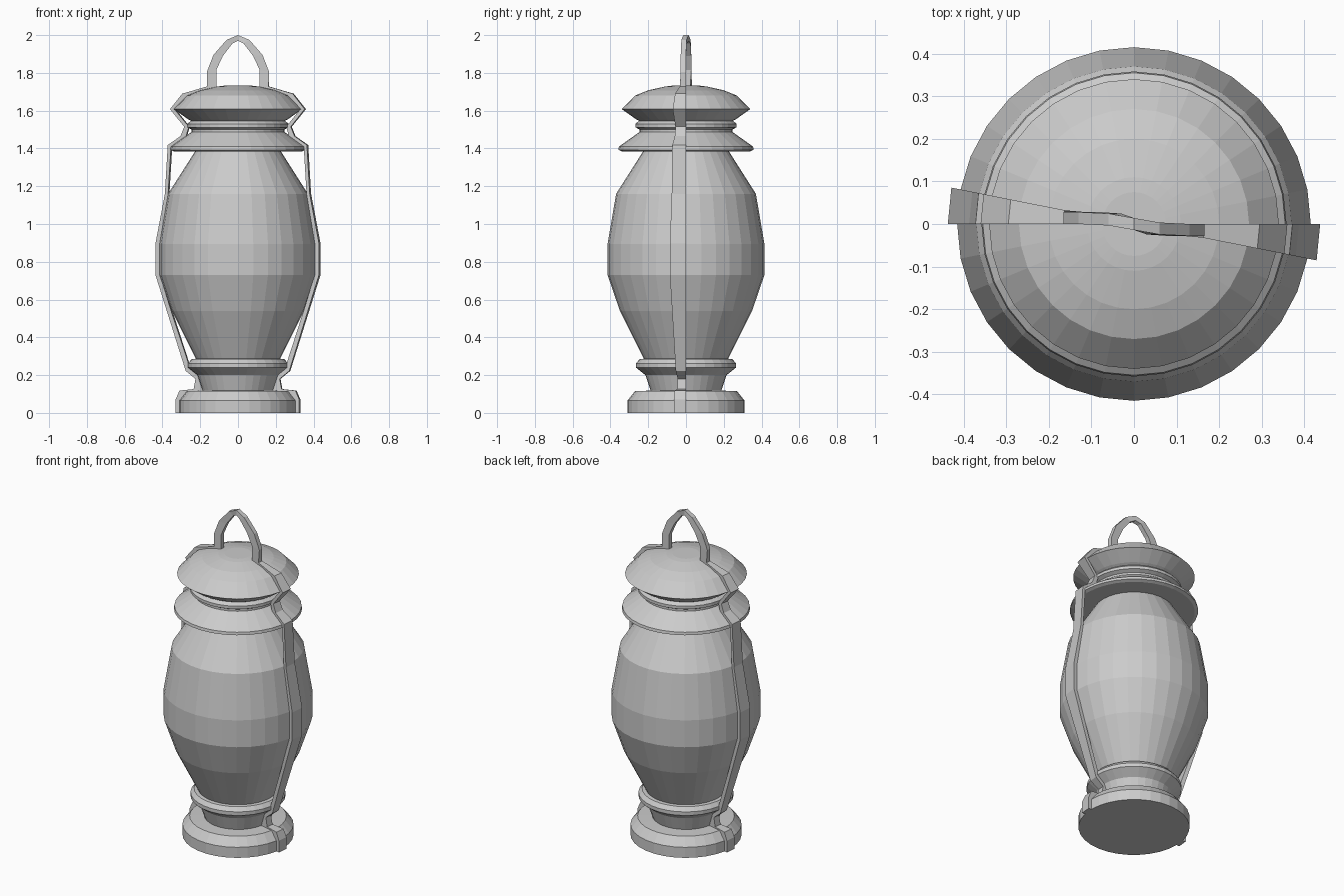
import bpy, bmesh, math

cube = bpy.data.objects.get("Cube")
if cube:
    bpy.data.objects.remove(cube, do_unlink=True)

SIDES = 32
STEP = 2 * math.pi / SIDES

grey = bpy.data.materials.new("plain_grey")
grey.use_nodes = True
COLOUR = (0.6, 0.6, 0.6, 1)
grey.diffuse_color = COLOUR
grey.node_tree.nodes["Principled BSDF"].inputs["Base Color"].default_value = COLOUR


def finish(name, bm):
    bmesh.ops.recalc_face_normals(bm, faces=bm.faces)
    mesh = bpy.data.meshes.new(name)
    bm.to_mesh(mesh)
    bm.free()
    mesh.materials.append(grey)
    obj = bpy.data.objects.new(name, mesh)
    bpy.context.collection.objects.link(obj)
    return obj


def bridge(bm, a, b):
    n = len(a)
    for i in range(n):
        j = (i + 1) % n
        bm.faces.new((a[i], a[j], b[j], b[i]))


def lathe(name, profile):
    """Turn (radius, height) points into a closed faceted solid."""
    bm = bmesh.new()
    rings = [[bm.verts.new((r * math.cos(i * STEP), r * math.sin(i * STEP), z))
              for i in range(SIDES)] for r, z in profile]
    for a, b in zip(rings, rings[1:]):
        bridge(bm, a, b)
    bm.faces.new(rings[0])
    bm.faces.new(rings[-1])
    return finish(name, bm)


# Turned body
lathe("base", [(0.31, 0), (0.31, 0.065), (0.27, 0.115), (0.19, 0.118)])
lathe("lower_neck", [(0.185, 0.11), (0.215, 0.2), (0.265, 0.24), (0.265, 0.262),
                     (0.245, 0.285), (0.21, 0.288)])
lathe("globe", [(0.22, 0.28), (0.35, 0.54), (0.415, 0.73), (0.415, 0.895),
                (0.37, 1.16), (0.225, 1.388)])
lathe("collar", [(0.34, 1.385), (0.358, 1.393), (0.355, 1.41), (0.245, 1.488),
                 (0.245, 1.5), (0.268, 1.512), (0.268, 1.53), (0.25, 1.545),
                 (0.235, 1.56)])
lathe("cap", [(0.24, 1.542), (0.265, 1.555), (0.34, 1.608), (0.27, 1.68),
              (0.2, 1.708), (0.11, 1.728), (0.075, 1.732)])

# Strap and handle: outer and inner (radius, height) from foot to apex
STRAP = [
    ((0.33, 0), (0.30, 0)),
    ((0.33, 0.072), (0.30, 0.06)),
    ((0.31, 0.118), (0.26, 0.11)),
    ((0.235, 0.126), (0.185, 0.112)),
    ((0.225, 0.18), (0.2, 0.19)),
    ((0.277, 0.222), (0.255, 0.24)),
    ((0.374, 0.53), (0.354, 0.54)),
    ((0.437, 0.73), (0.415, 0.735)),
    ((0.437, 0.897), (0.415, 0.893)),
    ((0.387, 1.16), (0.37, 1.16)),
    ((0.372, 1.418), (0.355, 1.405)),
    ((0.305, 1.465), (0.275, 1.465)),
    ((0.285, 1.515), (0.26, 1.515)),
    ((0.36, 1.608), (0.335, 1.606)),
    ((0.295, 1.69), (0.27, 1.675)),
    ((0.165, 1.728), (0.115, 1.722)),
    ((0.165, 1.805), (0.115, 1.815)),
    ((0.13, 1.895), (0.08, 1.89)),
    ((0.06, 1.975), (0.03, 1.955)),
]


def section(bm, outer, inner, turn):
    """Four corners; the strap is one body facet wide, the grip twists at the top."""
    points = []
    handle = outer[1] > 1.8
    shift = -0.014 * min(1, outer[0] / 0.08)
    for (r, z), far in ((outer, 0), (outer, 1), (inner, 1), (inner, 0)):
        if handle:
            x, y = r, shift + (-0.014 if far else 0.014)
        else:
            x, y = r * math.cos(far * STEP), -r * math.sin(far * STEP)
        points.append(bm.verts.new((turn * x, turn * y, z)))
    return points


bm = bmesh.new()
rings = [section(bm, o, i, 1) for o, i in STRAP]
# At the apex and on the other side the corner order swaps with the half turn
apex = [bm.verts.new(p) for p in ((0, 0.014, 2), (0, -0.014, 2),
                                  (0, -0.014, 1.97), (0, 0.014, 1.97))]
rings.append(apex)
for o, i in reversed(STRAP):
    a, b, c, d = section(bm, o, i, -1)
    rings.append([b, a, d, c])
for a, b in zip(rings, rings[1:]):
    bridge(bm, a, b)
bm.faces.new(rings[0])
bm.faces.new(rings[-1])
finish("carry_strap", bm)
